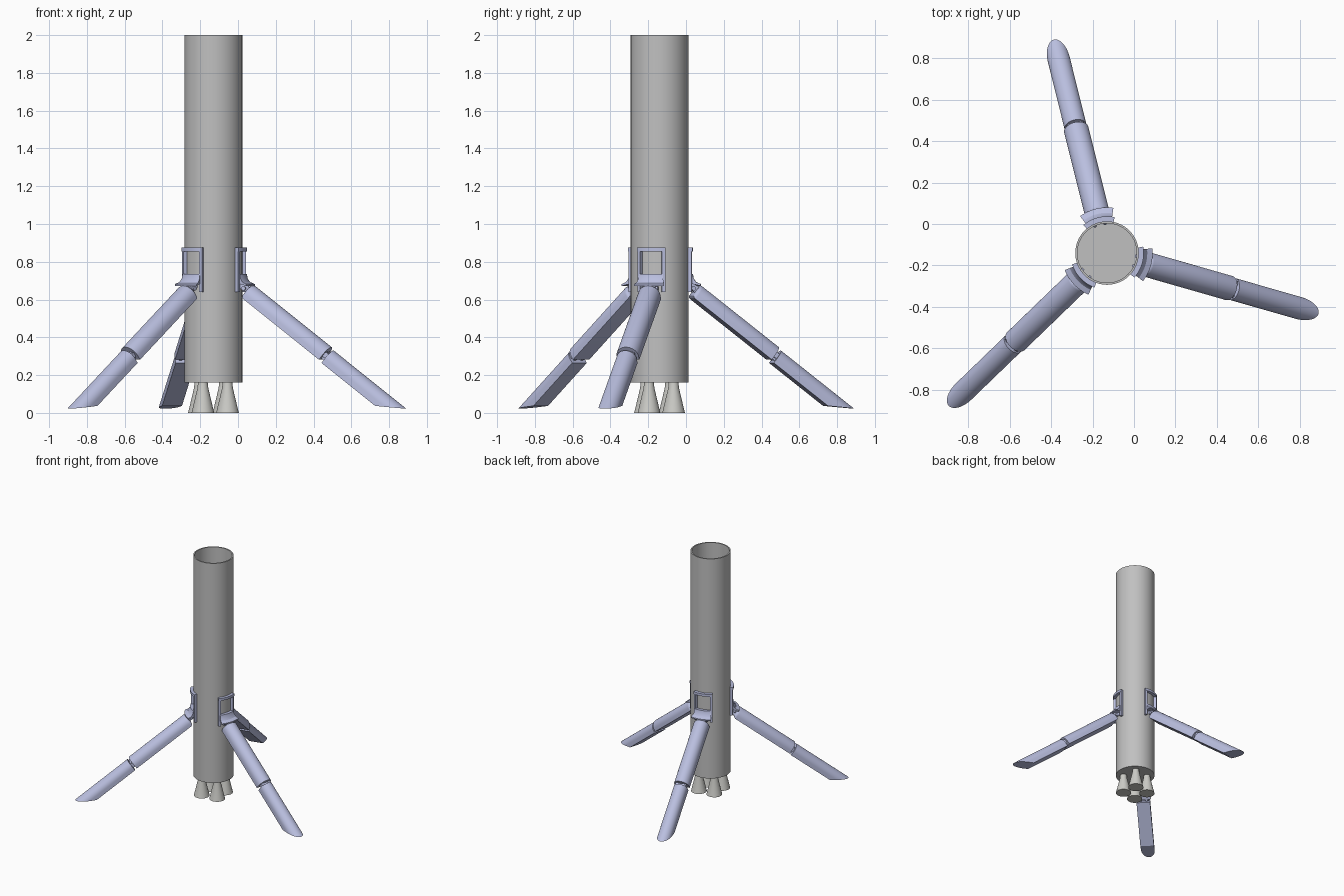
import bpy, bmesh, math
from math import radians, sin, cos, pi
from mathutils import Matrix, Vector

cube = bpy.data.objects.get("Cube")
if cube:
    bpy.data.objects.remove(cube, do_unlink=True)

CENTRE = Vector((-0.13, -0.14, 0))
LEG_ANGLES = {"rear": 104, "left": -16, "right": 224}
TILT = Matrix.Rotation(radians(37.6), 4, 'Y')   # leg frame: x along leg, z out of its back


def material(name, rgb):
    m = bpy.data.materials.new(name)
    m.use_nodes = True
    m.diffuse_color = (*rgb, 1)
    m.node_tree.nodes["Principled BSDF"].inputs["Base Color"].default_value = (*rgb, 1)
    return m


GREY = material("body grey", (0.53, 0.53, 0.53))
PALE = material("nozzle pale grey", (0.60, 0.60, 0.57))
LAVENDER = material("leg lavender", (0.49, 0.52, 0.74))


def finish(bm, name, mat, angle=0.0, offset=(0, 0, 0)):
    bmesh.ops.recalc_face_normals(bm, faces=bm.faces)
    me = bpy.data.meshes.new(name)
    bm.to_mesh(me)
    bm.free()
    ob = bpy.data.objects.new(name, me)
    bpy.context.collection.objects.link(ob)
    me.materials.append(mat)
    ob.location = CENTRE + Vector(offset)
    ob.rotation_euler.z = radians(angle)
    bpy.ops.object.select_all(action='DESELECT')
    ob.select_set(True)
    bpy.context.view_layer.objects.active = ob
    bpy.ops.object.shade_smooth_by_angle(angle=radians(30))
    return ob


def lathe(name, profile, mat, steps, offset=(0, 0, 0)):
    """Full turn of an (r, z) profile that starts and ends on the axis."""
    bm = bmesh.new()
    vs = [bm.verts.new((r, 0, z)) for r, z in profile]
    es = [bm.edges.new(p) for p in zip(vs, vs[1:])]
    bmesh.ops.spin(bm, geom=vs + es, axis=(0, 0, 1), cent=(0, 0, 0),
                   angle=2 * pi, steps=steps)
    bmesh.ops.remove_doubles(bm, verts=bm.verts, dist=1e-5)
    return finish(bm, name, mat, 0, offset)


def sector(bm, profile, start, end, steps=12):
    """Closed (r, z) profile swept through part of a turn, in degrees."""
    a = radians(start)
    face = bm.faces.new([bm.verts.new((r * cos(a), r * sin(a), z)) for r, z in profile])
    bmesh.ops.spin(bm, geom=[face], axis=(0, 0, 1), cent=(0, 0, 0),
                   angle=radians(end - start), steps=steps)


def rect(r0, r1, z0, z1):
    return [(r0, z0), (r1, z0), (r1, z1), (r0, z1)]


def d_beam(s0, s1, half, low, high):
    """Beam with a flat underside, short straight sides and a round back."""
    bm = bmesh.new()
    mid = high - half
    ring = [(-half, low), (half, low)]
    ring += [(half * cos(t * pi / 20), mid + half * sin(t * pi / 20)) for t in range(21)]
    cap = bm.faces.new([bm.verts.new((s0, y, z)) for y, z in ring])
    out = bmesh.ops.extrude_face_region(bm, geom=[cap], use_keep_orig=True)
    moved = [g for g in out["geom"] if isinstance(g, bmesh.types.BMVert)]
    bmesh.ops.translate(bm, verts=moved, vec=(s1 - s0, 0, 0))
    return bm


def add_box(bm, size, at):
    bmesh.ops.create_cube(bm, size=1, matrix=Matrix.Translation(at) @ Matrix.Diagonal((*size, 1)))


def add_pin(bm, radius, length, at):
    bmesh.ops.create_cone(bm, cap_ends=True, segments=20, radius1=radius, radius2=radius,
                          depth=length,
                          matrix=Matrix.Translation(at) @ Matrix.Rotation(pi / 2, 4, 'X'))


# Open-topped tube body
lathe("body_tube", [(0, 0.16), (0.153, 0.16), (0.153, 2), (0.143, 2), (0.143, 0.18), (0, 0.18)],
      GREY, 64)

# Four engine nozzles
for i in range(4):
    a = radians(53 + 90 * i)
    lathe(f"nozzle_{i + 1}", [(0, 0.165), (0.025, 0.165), (0.029, 0.13), (0.06, 0), (0, 0)],
          PALE, 32, (0.093 * cos(a), 0.093 * sin(a), 0))

# Three legs, each with its mounting bracket
for side, angle in LEG_ANGLES.items():
    # Window frame curved round the body, with a flared skirt
    bm = bmesh.new()
    for s in (-1, 1):
        sector(bm, rect(0.15, 0.174, 0.64, 0.875), s * 20, s * 26, 4)
    sector(bm, rect(0.15, 0.177, 0.855, 0.875), -26, 26)
    finish(bm, f"{side}_bracket_frame", LAVENDER, angle)
    bm = bmesh.new()
    sector(bm, [(0.15, 0.735), (0.177, 0.735), (0.181, 0.712), (0.194, 0.693), (0.22, 0.682),
                (0.22, 0.672), (0.188, 0.68), (0.15, 0.685)], -22, 22)
    finish(bm, f"{side}_bracket_skirt", LAVENDER, angle)

    # Hip hinge: two lugs and a pin
    bm = bmesh.new()
    for y in (-0.025, 0.025):
        add_box(bm, (0.09, 0.014, 0.035), (-0.262, y, 0.635))
    add_pin(bm, 0.011, 0.085, (-0.262, 0, 0.63))
    bm.transform(TILT)
    finish(bm, f"{side}_hip_hinge", LAVENDER, angle)

    # Upper leg, softened at its top end
    bm = d_beam(-0.243, 0.302, 0.06, 0.588, 0.672)
    top = [e for e in bm.edges if all(v.co.x < -0.24 for v in e.verts)]
    bmesh.ops.bevel(bm, geom=top, offset=0.018, segments=3, profile=0.5, affect='EDGES')
    bm.transform(TILT)
    finish(bm, f"{side}_upper_leg", LAVENDER, angle)

    # Knee hinge
    bm = bmesh.new()
    add_pin(bm, 0.016, 0.085, (0.312, 0, 0.625))
    for y in (-0.025, 0.025):
        add_box(bm, (0.05, 0.016, 0.045), (0.312, y, 0.62))
    bm.transform(TILT)
    finish(bm, f"{side}_knee_hinge", LAVENDER, angle)

    # Lower leg, cut at a slant to make the foot
    bm = d_beam(0.322, 0.95, 0.054, 0.582, 0.665)
    geom = bm.verts[:] + bm.edges[:] + bm.faces[:]
    bmesh.ops.bisect_plane(bm, geom=geom, plane_co=(0.695, 0, 0.582),
                           plane_no=(0.084, 0, -0.133), clear_outer=True)
    bmesh.ops.holes_fill(bm, edges=[e for e in bm.edges if e.is_boundary])
    bm.transform(TILT)
    finish(bm, f"{side}_lower_leg", LAVENDER, angle)
